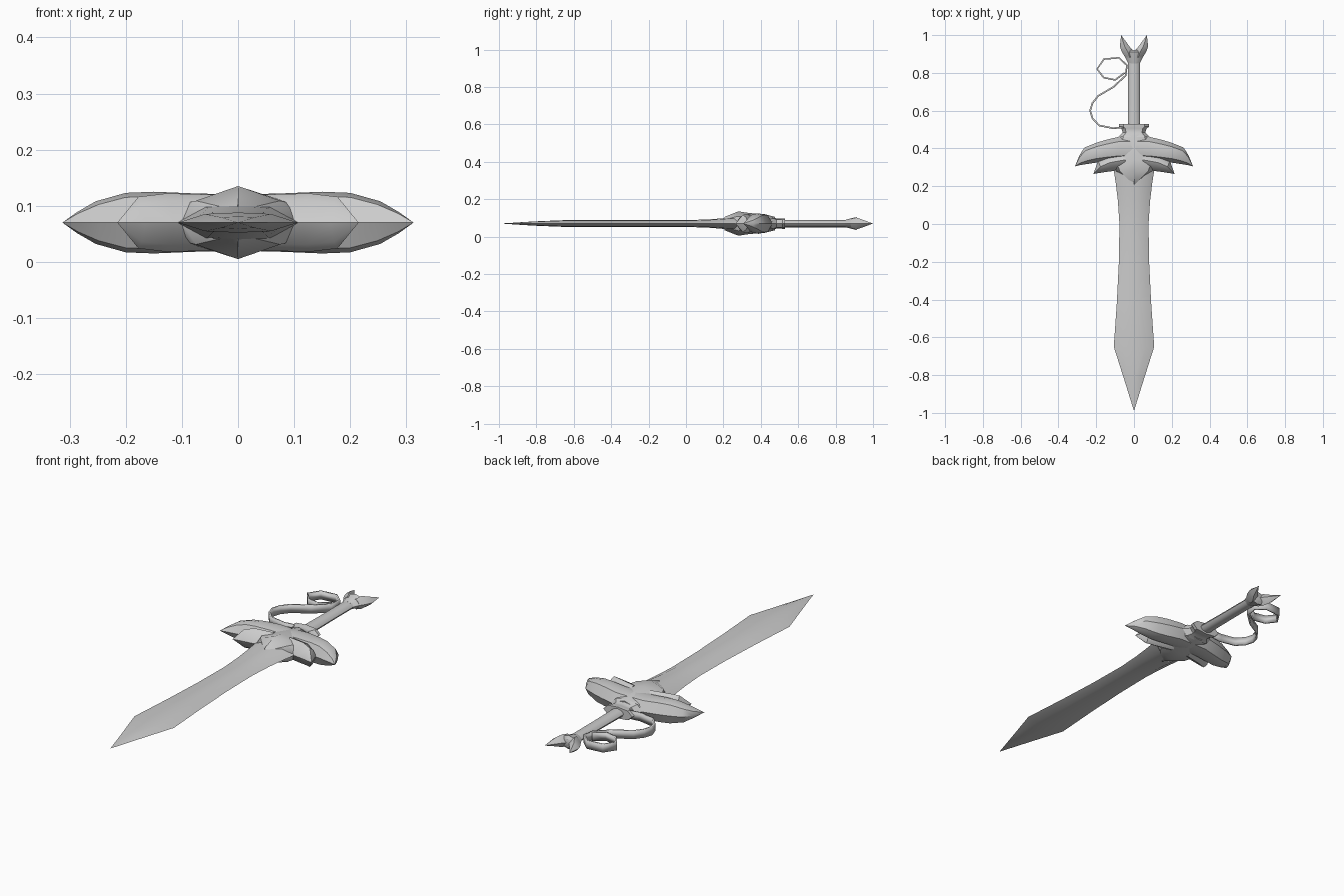
import bpy, bmesh

MID = 0.07  # height of the plane the sword lies in

if "Cube" in bpy.data.objects:
    bpy.data.objects.remove(bpy.data.objects["Cube"])

steel = bpy.data.materials.new("grey steel")
steel.use_nodes = True
GREY = (0.6, 0.6, 0.6, 1)
steel.diffuse_color = GREY
steel.node_tree.nodes["Principled BSDF"].inputs["Base Color"].default_value = GREY


def finish(name, bm, angle):
    bmesh.ops.remove_doubles(bm, verts=bm.verts, dist=0.0005)
    bmesh.ops.recalc_face_normals(bm, faces=bm.faces)
    mesh = bpy.data.meshes.new(name)
    bm.to_mesh(mesh)
    bm.free()
    mesh.materials.append(steel)
    obj = bpy.data.objects.new(name, mesh)
    bpy.context.collection.objects.link(obj)
    bpy.ops.object.select_all(action="DESELECT")
    obj.select_set(True)
    bpy.context.view_layer.objects.active = obj
    bpy.ops.object.shade_smooth_by_angle(angle=angle)
    return obj


def loft(name, stations, flat=0.5, shoulder=0.6, side=1, angle=0.6):
    """Eight-sided sections; each station is (edge a x, y, edge b x, y, half height)."""
    section = [(-1, 0), (-flat, shoulder), (0, 1), (flat, shoulder),
               (1, 0), (flat, -shoulder), (0, -1), (-flat, -shoulder)]
    bm = bmesh.new()
    rings = []
    for ax, ay, bx, by, h in stations:
        cx, cy, dx, dy = (ax + bx) / 2, (ay + by) / 2, (bx - ax) / 2, (by - ay) / 2
        rings.append([bm.verts.new((side * (cx + u * dx), cy + u * dy, MID + v * h))
                      for u, v in section])
    for r, s in zip(rings, rings[1:]):
        for i in range(8):
            j = (i + 1) % 8
            bm.faces.new((r[i], r[j], s[j], s[i]))
    bm.faces.new(rings[0])
    bm.faces.new(rings[-1])
    return finish(name, bm, angle)


def along(rows):
    """Symmetric stations along the sword from (y, half width, half height)."""
    return [(-w, y, w, y, h) for y, w, h in rows]


# Blade: waisted, widest before the point, thicker at the guard
loft("blade", along([(-0.99, 0, 0), (-0.82, 0.053, 0.011), (-0.65, 0.107, 0.018),
                     (-0.42, 0.091, 0.018), (-0.2, 0.08, 0.018), (0, 0.077, 0.018),
                     (0.12, 0.085, 0.022), (0.22, 0.097, 0.03), (0.3, 0.11, 0.035)]),
     flat=0.55, shoulder=0.85)

# Guard centre: spiked shield with a raised middle
loft("guard_shield", along([(0.207, 0.003, 0.036), (0.28, 0.1, 0.065), (0.34, 0.13, 0.056),
                            (0.42, 0.1, 0.05), (0.475, 0.065, 0.036)]),
     flat=0.75, shoulder=0.6)

# Guard wings: one long outer feather and one short inner feather per side
outer = [(0, 0.34, 0, 0.46, 0.05), (0.08, 0.335, 0.075, 0.463, 0.052),
         (0.15, 0.33, 0.15, 0.445, 0.055), (0.2, 0.325, 0.2, 0.43, 0.053),
         (0.245, 0.318, 0.262, 0.405, 0.038), (0.285, 0.312, 0.288, 0.365, 0.019),
         (0.313, 0.305, 0.313, 0.305, 0)]
inner = [(0.04, 0.29, 0.05, 0.39, 0.05), (0.115, 0.28, 0.14, 0.37, 0.052),
         (0.165, 0.273, 0.19, 0.335, 0.046), (0.215, 0.265, 0.215, 0.265, 0)]
for label, side in (("left", 1), ("right", -1)):
    loft(label + "_outer_feather", outer, flat=0.6, shoulder=0.85, side=side)
    loft(label + "_inner_feather", inner, flat=0.5, shoulder=0.75, side=side)

# Collar and grip
loft("collar", along([(0.46, 0.085, 0.038), (0.485, 0.06, 0.026), (0.505, 0.066, 0.026),
                      (0.515, 0.08, 0.028), (0.53, 0.078, 0.028)]), flat=0.7, shoulder=0.8)
loft("grip", along([(0.5, 0.033, 0.02), (0.7, 0.031, 0.018), (0.88, 0.031, 0.018)]),
     flat=0.7, shoulder=0.7, angle=1.0)

# Forked pommel
loft("pommel", along([(0.85, 0.031, 0.019), (0.88, 0.045, 0.027),
                      (0.91, 0.062, 0.034), (0.92, 0.03, 0.02)]), flat=0.6, shoulder=0.7)
for label, side in (("left", 1), ("right", -1)):
    loft(label + "_pommel_prong", [(0, 0.885, 0.045, 0.88, 0.026), (0, 0.912, 0.064, 0.91, 0.032),
                                   (0.024, 0.94, 0.075, 0.94, 0.022), (0.068, 1, 0.068, 1, 0)],
         side=side)

# Ribbon: upright strip that swings out from the collar and ends in a loop
path = [(-0.03, 0.515), (-0.11, 0.507), (-0.185, 0.522), (-0.22, 0.56), (-0.232, 0.6),
        (-0.22, 0.64), (-0.19, 0.678), (-0.11, 0.725), (-0.045, 0.785), (-0.037, 0.84),
        (-0.08, 0.88), (-0.16, 0.873), (-0.195, 0.82), (-0.16, 0.775), (-0.1, 0.763),
        (-0.05, 0.8)]
bm = bmesh.new()
rows = [[bm.verts.new((x, y, MID + h)) for h in (-0.02, 0.02)] for x, y in path]
for a, b in zip(rows, rows[1:]):
    bm.faces.new((a[0], b[0], b[1], a[1]))
ribbon = finish("ribbon", bm, 0.6)
thick = ribbon.modifiers.new("thickness", "SOLIDIFY")
thick.thickness = 0.009
thick.offset = 0
